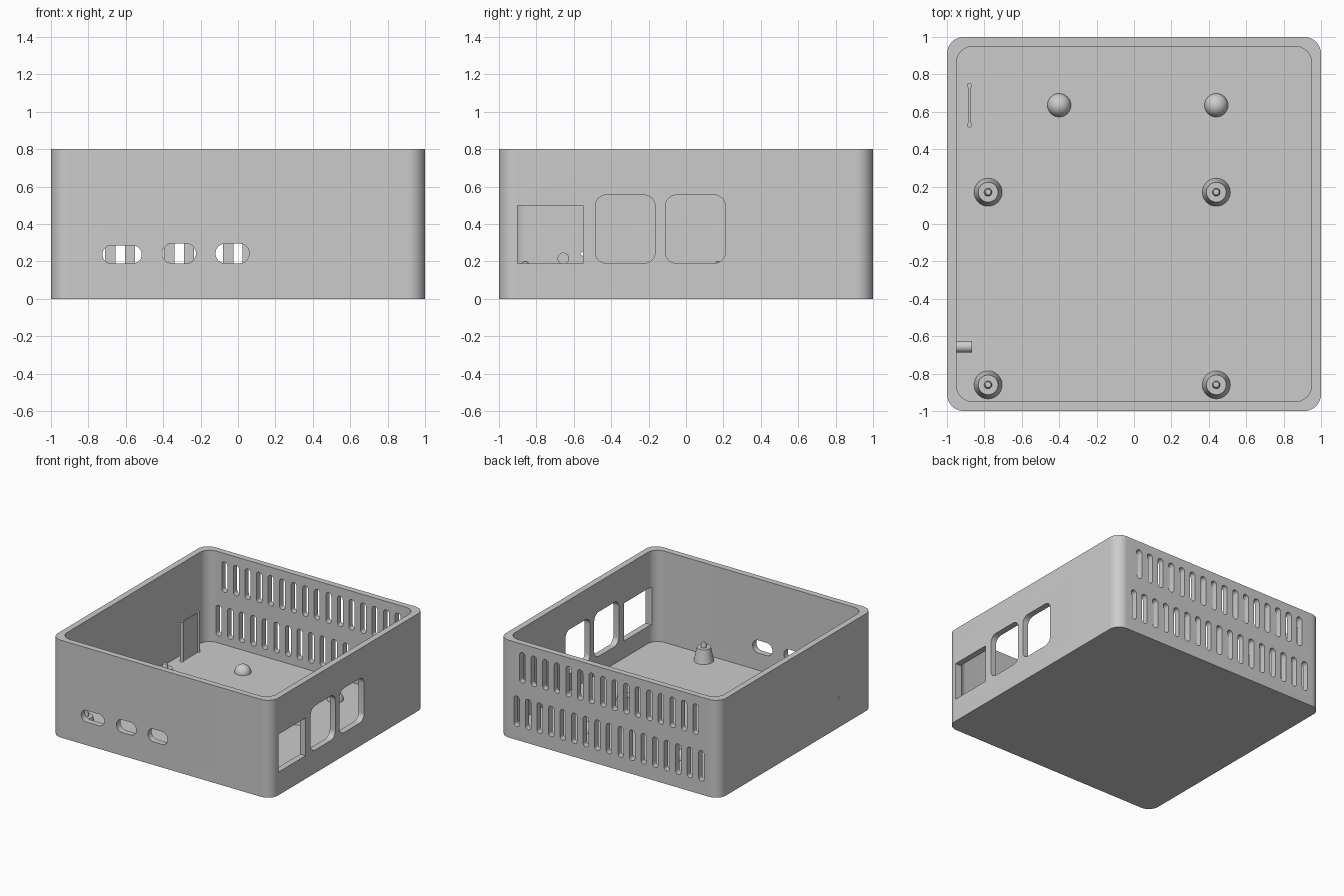
import bpy, bmesh, math
from mathutils import Vector, Matrix

if "Cube" in bpy.data.objects:
    bpy.data.objects.remove(bpy.data.objects["Cube"])

grey = bpy.data.materials.new("plain grey")
grey.diffuse_color = (0.6, 0.6, 0.6, 1)
grey.use_nodes = True
grey.node_tree.nodes["Principled BSDF"].inputs["Base Color"].default_value = grey.diffuse_color

WALL, FLOOR, HEIGHT = 0.05, 0.05, 0.8


def make(name, bm):
    bmesh.ops.recalc_face_normals(bm, faces=bm.faces[:])
    mesh = bpy.data.meshes.new(name)
    bm.to_mesh(mesh)
    bm.free()
    mesh.materials.append(grey)
    ob = bpy.data.objects.new(name, mesh)
    bpy.context.collection.objects.link(ob)
    return ob


def activate(ob):
    bpy.ops.object.select_all(action='DESELECT')
    ob.select_set(True)
    bpy.context.view_layer.objects.active = ob


def smooth(ob):
    activate(ob)
    bpy.ops.object.shade_smooth_by_angle(angle=math.radians(30))


def rounded(u0, u1, v0, v1, r, seg=8):
    """Outline of a rectangle with rounded corners."""
    if r == 0:
        return [(u0, v0), (u1, v0), (u1, v1), (u0, v1)]
    pts = []
    centres = [(u1 - r, v1 - r), (u0 + r, v1 - r), (u0 + r, v0 + r), (u1 - r, v0 + r)]
    for q, (cu, cv) in enumerate(centres):
        for i in range(seg + 1):
            a = math.pi / 2 * (q + i / seg)
            p = (cu + r * math.cos(a), cv + r * math.sin(a))
            if not pts or math.dist(p, pts[-1]) > 1e-5:
                pts.append(p)
    if math.dist(pts[0], pts[-1]) < 1e-5:
        pts.pop()
    return pts


def prism(bm, outline, axis, a, b):
    """Extrude a 2D outline along one axis from a to b."""
    place = {'x': lambda u, v, w: (w, u, v),
             'y': lambda u, v, w: (u, w, v),
             'z': lambda u, v, w: (u, v, w)}[axis]
    face = bm.faces.new([bm.verts.new(place(u, v, a)) for u, v in outline])
    ext = bmesh.ops.extrude_face_region(bm, geom=[face])
    move = Vector(place(0, 0, b - a))
    bmesh.ops.translate(bm, vec=move, verts=[g for g in ext['geom'] if isinstance(g, bmesh.types.BMVert)])


def lathe(name, profile, x, y, steps=32):
    """Revolve an (r, z) profile about a vertical axis."""
    bm = bmesh.new()
    vs = [bm.verts.new((r, 0, z)) for r, z in profile]
    es = [bm.edges.new(p) for p in zip(vs, vs[1:])]
    bmesh.ops.spin(bm, geom=vs + es, cent=(0, 0, 0), axis=(0, 0, 1),
                   angle=2 * math.pi, steps=steps)
    bmesh.ops.remove_doubles(bm, verts=bm.verts[:], dist=1e-5)
    bmesh.ops.translate(bm, vec=(x, y, 0), verts=bm.verts[:])
    ob = make(name, bm)
    smooth(ob)
    return ob


def cut(target, bm, name):
    cutter = make(name, bm)
    cutter.hide_render = True
    mod = target.modifiers.new(name, 'BOOLEAN')
    mod.operation, mod.solver, mod.object = 'DIFFERENCE', 'EXACT', cutter
    activate(target)
    bpy.ops.object.modifier_apply(modifier=mod.name)
    bpy.data.objects.remove(cutter)


# Open case with rounded corners
bm = bmesh.new()
prism(bm, rounded(-1, 1, -1, 1, 0.09, 12), 'z', 0, HEIGHT)
case = make("case", bm)
bm = bmesh.new()
inner = 1 - WALL
prism(bm, rounded(-inner, inner, -inner, inner, 0.09, 12), 'z', FLOOR, HEIGHT + 0.1)
cut(case, bm, "cavity_cutter")

bm = bmesh.new()
# Front connector openings
for x0, x1, z1 in [(-0.725, -0.515, 0.285), (-0.405, -0.225, 0.295), (-0.12, 0.06, 0.295)]:
    prism(bm, rounded(x0, x1, 0.19, z1, (z1 - 0.19) / 2 - 0.001), 'y', -1.1, -0.93)
# Right side connector openings
for y0, y1, z1, r in [(-0.9, -0.55, 0.5, 0), (-0.485, -0.165, 0.555, 0.06), (-0.11, 0.21, 0.555, 0.06)]:
    prism(bm, rounded(y0, y1, 0.19, z1, r), 'x', 0.93, 1.1)
# Two rows of back vents
for count, z0 in [(17, 0.11), (16, 0.48)]:
    for i in range(count):
        x = (i - (count - 1) / 2) * 0.105
        prism(bm, rounded(x - 0.025, x + 0.025, z0, z0 + 0.25, 0.0245, 6), 'y', 0.93, 1.1)
# Pinhole in the left wall
prism(bm, rounded(-0.565, -0.545, 0.23, 0.25, 0.0099, 4), 'x', -1.1, -0.93)
cut(case, bm, "opening_cutter")
smooth(case)

# Tapered standoffs with locating pins
for x in (-0.78, 0.44):
    for y in (-0.86, 0.17):
        lathe("standoff", [(0.075, FLOOR), (0.053, 0.16), (0.021, 0.16), (0.021, 0.185),
                           (0.015, 0.197), (0, 0.202)], x, y)

# Domed supports
dome = [(0.063 * math.cos(a), FLOOR + 0.063 * math.sin(a))
        for a in [math.pi / 2 * i / 10 for i in range(11)]]
for x in (-0.4, 0.44):
    lathe("dome_support", dome, x, 0.635)

# Upright divider: thin plate between two round posts
bm = bmesh.new()
prism(bm, rounded(-0.885, -0.875, 0.53, 0.74, 0), 'z', FLOOR, 0.375)
make("divider_plate", bm)
for y in (0.53, 0.74):
    lathe("divider_post", [(0.014, FLOOR), (0.014, 0.375), (0, 0.375)], -0.88, y, 20)

# Small horizontal peg on the left wall
bm = bmesh.new()
prism(bm, rounded(-0.687, -0.625, 0.185, 0.247, 0.0309), 'x', -0.95, -0.865)
smooth(make("wall_peg", bm))
